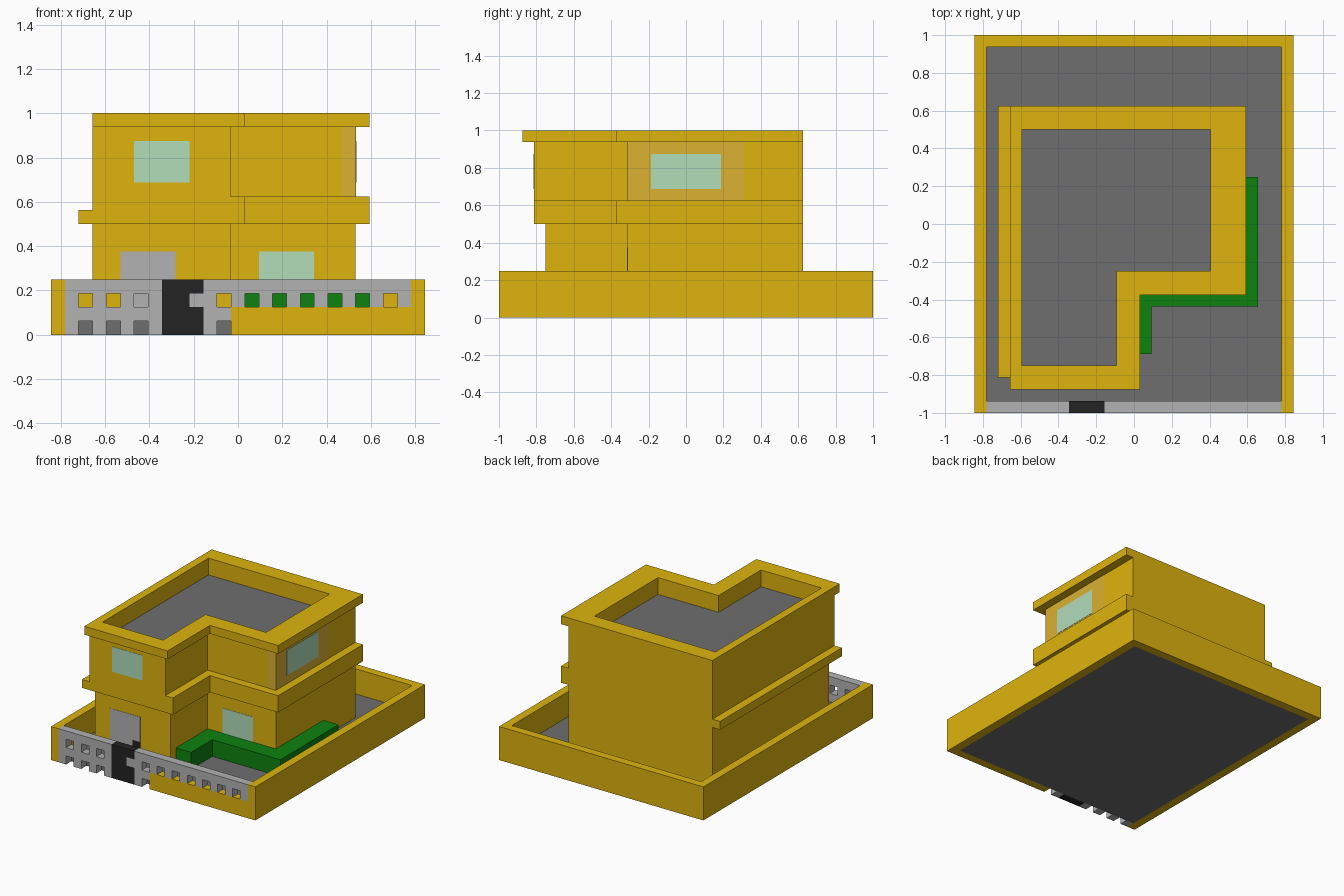
import bpy, bmesh

if "Cube" in bpy.data.objects:
    bpy.data.objects.remove(bpy.data.objects["Cube"])

U = 1 / 16                       # modelling grid step


def P(x, y, z):
    return (x * U - 13.5 * U, y * U - 1, z * U)


def material(name, rgb):
    lin = [((c / 255 + 0.055) / 1.055) ** 2.4 if c > 10 else c / 3294 for c in rgb]
    m = bpy.data.materials.new(name)
    m.diffuse_color = (*lin, 1)
    m.use_nodes = True
    m.node_tree.nodes["Principled BSDF"].inputs["Base Color"].default_value = m.diffuse_color
    return m


YELLOW = material("yellow_plaster", (222, 180, 14))
TAN = material("tan_plaster", (220, 178, 50))
LIGHT = material("light_grey", (178, 178, 178))
DARK = material("dark_grey", (110, 110, 110))
BLACK = material("black", (35, 35, 35))
GREEN = material("hedge_green", (14, 130, 16))
GLASS = material("glass", (178, 221, 186))


def finish(name, bm, mat):
    bmesh.ops.recalc_face_normals(bm, faces=bm.faces)
    me = bpy.data.meshes.new(name)
    bm.to_mesh(me)
    bm.free()
    me.materials.append(mat)
    ob = bpy.data.objects.new(name, me)
    bpy.context.collection.objects.link(ob)
    return ob


def prism(name, pts, z0, z1, mat):
    bm = bmesh.new()
    lo = [bm.verts.new(P(x, y, z0)) for x, y in pts]
    hi = [bm.verts.new(P(x, y, z1)) for x, y in pts]
    bm.faces.new(lo[::-1])
    bm.faces.new(hi)
    for i in range(len(pts)):
        j = (i + 1) % len(pts)
        bm.faces.new((lo[i], lo[j], hi[j], hi[i]))
    return finish(name, bm, mat)


def box(name, x0, x1, y0, y1, z0, z1, mat):
    return prism(name, [(x0, y0), (x1, y0), (x1, y1), (x0, y1)], z0, z1, mat)


def ring(name, outer, inner, z0, z1, mat):
    """Closed band between two outlines with equal point counts."""
    bm = bmesh.new()
    loops = [[bm.verts.new(P(x, y, z)) for x, y in pts]
             for pts, z in ((outer, z0), (outer, z1), (inner, z1), (inner, z0))]
    n = len(outer)
    for k in range(4):
        a, b = loops[k], loops[(k + 1) % 4]
        for i in range(n):
            j = (i + 1) % n
            bm.faces.new((a[i], a[j], b[j], b[i]))
    return finish(name, bm, mat)


def ell(x0, y0, xm, ym, x1, y1):
    return [(x0, y0), (xm, y0), (xm, ym), (x1, ym), (x1, y1), (x0, y1)]


def cell_wall(name, cells, mat):
    """One-step-thick front wall from filled (column, row) cells."""
    bm = bmesh.new()
    vs = {}

    def v(x, z):
        if (x, z) not in vs:
            vs[x, z] = bm.verts.new(P(x, 0, z))
        return vs[x, z]

    for x, z in cells:
        bm.faces.new((v(x, z), v(x + 1, z), v(x + 1, z + 1), v(x, z + 1)))
    r = bmesh.ops.extrude_face_region(bm, geom=bm.faces[:], use_keep_orig=True)
    bmesh.ops.translate(bm, vec=(0, U, 0),
                        verts=[g for g in r["geom"] if isinstance(g, bmesh.types.BMVert)])
    return finish(name, bm, mat)


# Plot: floor and the side and back boundary walls
box("yard_floor", 1, 26, 1, 31, 0, 1, DARK)
prism("boundary_wall", [(0, 0), (1, 0), (1, 31), (26, 31), (26, 0), (27, 0), (27, 32), (0, 32)],
      0, 4, YELLOW)

# Front fence: pierced grey wall, black gate with grey handle, yellow base
fence, gate = [], []
for x in range(1, 26):
    for z in range(4):
        if 8 <= x <= 10:
            (fence if (x, z) == (10, 2) else gate).append((x, z))
        elif not (x >= 13 and z < 2) and not (x % 2 == 0 and z % 2 == 0):
            fence.append((x, z))
cell_wall("front_fence", fence, LIGHT)
cell_wall("gate", gate, BLACK)
box("fence_base", 13, 26, 0, 1, 0, 2, YELLOW)

# House storeys, slab and roof
well = ell(4, 4, 12, 12, 20, 24)
prism("ground_floor", ell(3, 4, 13, 11, 22, 26), 1, 8, YELLOW)
prism("middle_slab", ell(3, 3, 14, 10, 23, 26), 8, 10, YELLOW)
box("side_ledge", 2, 3, 3, 26, 8, 9, YELLOW)
ring("upper_floor", ell(3, 3, 13, 11, 22, 26), well, 10, 15, YELLOW)
ring("roof_parapet", ell(3, 2, 14, 10, 23, 26), well, 15, 16, YELLOW)
prism("roof_deck", well, 13, 14, DARK)

# Openings, set a hair proud of the walls
E = 0.03
box("door", 5, 9, 4 - E, 4.5, 1, 6, LIGHT)
box("door_handle", 8, 9, 4 - 2 * E, 4.5, 2, 3, BLACK)
box("upper_front_window", 6, 10, 3 - E, 3.5, 11, 14, GLASS)
box("lower_front_window", 15, 19, 11 - E, 11.5, 3, 6, GLASS)
box("corner_panel", 21, 22 + E, 11 - E, 21, 10, 15, TAN)
box("side_window", 21.5, 22 + 2 * E, 13, 19, 11, 14, GLASS)

# Hedge following the house corner
prism("hedge", [(13, 5), (15, 5), (15, 9), (24, 9), (24, 20), (22, 20), (22, 11), (13, 11)],
      1, 3, GREEN)
